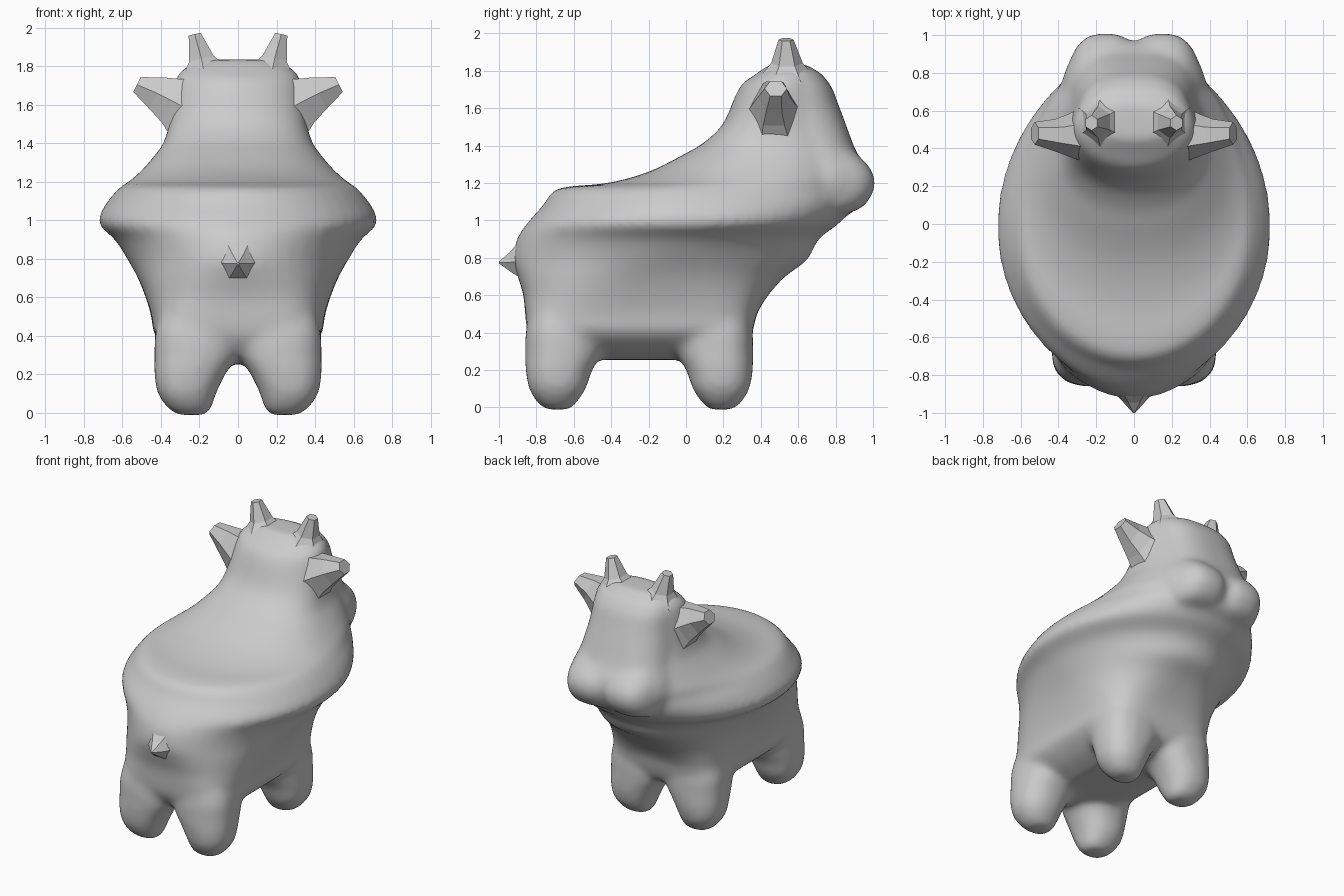
import bpy, bmesh, math
from mathutils import Vector


def smooth_steps(sections, n=4):
    """Catmull-Rom resampling of the slice list."""
    s = [sections[0]] + list(sections) + [sections[-1]]
    out = []
    for a, b, c, d in zip(s, s[1:], s[2:], s[3:]):
        for k in range(n):
            t = k / n
            out.append([0.5 * (2 * q + (r - p) * t + (2 * p - 5 * q + 4 * r - w) * t * t
                               + (3 * q - p - 3 * r + w) * t ** 3) for p, q, r, w in zip(a, b, c, d)])
    return out + [list(sections[-1])]


def loft(bm, sections, sides=48):
    """Closed stack of egg-shaped slices: (z, rear y, half width, widest y, front y, squareness, x)."""
    rings = []
    for sec in smooth_steps(sections):
        z, ya, w, yc, yb, p = sec[:6]
        x0 = sec[6] if len(sec) > 6 else 0.0
        ring = []
        for i in range(sides):
            a = 2 * math.pi * (i + 0.5) / sides
            c, s = math.cos(a), math.sin(a)
            x = math.copysign(abs(c) ** (2 / p), c) * w
            k = abs(s) ** (2 / p)
            y = yc + (k * (yb - yc) if s > 0 else -k * (yc - ya))
            ring.append(bm.verts.new((x0 + x, y, z)))
        rings.append(ring)
    for r0, r1 in zip(rings, rings[1:]):
        for i in range(sides):
            j = (i + 1) % sides
            bm.faces.new((r0[i], r0[j], r1[j], r1[i]))
    bm.faces.new(rings[0][::-1])
    bm.faces.new(rings[-1])


def finish(bm, name):
    bmesh.ops.recalc_face_normals(bm, faces=bm.faces)
    me = bpy.data.meshes.new(name)
    bm.to_mesh(me)
    bm.free()
    ob = bpy.data.objects.new(name, me)
    bpy.context.collection.objects.link(ob)
    return ob


def spike(name, rings, sides=6):
    """Faceted horn through rings: (centre, size along the cross axis, size along y)."""
    bm = bmesh.new()
    axis = (Vector(rings[-1][0]) - Vector(rings[0][0])).normalized()
    u = Vector((0, 1, 0)) if abs(axis.y) < 0.9 else Vector((1, 0, 0))
    v = axis.cross(u).normalized()
    loops = []
    for c, rv, ru in rings:
        loops.append([bm.verts.new(Vector(c) + u * ru * math.cos(2 * math.pi * i / sides)
                                   + v * rv * math.sin(2 * math.pi * i / sides)) for i in range(sides)])
    for a, b in zip(loops, loops[1:]):
        for i in range(sides):
            j = (i + 1) % sides
            bm.faces.new((a[i], a[j], b[j], b[i]))
    bm.faces.new(loops[0])
    bm.faces.new(loops[-1])
    return finish(bm, name)


bm = bmesh.new()

# Torso, seat and neck
loft(bm, [
    (0.255, -0.66, 0.20, -0.22, 0.18, 3),
    (0.31, -0.78, 0.33, -0.22, 0.31, 3.5),
    (0.40, -0.845, 0.43, -0.22, 0.355, 5),
    (0.50, -0.86, 0.45, -0.2, 0.38, 4.2),
    (0.60, -0.87, 0.48, -0.2, 0.44, 3.2),
    (0.70, -0.90, 0.52, -0.17, 0.53, 2.5),
    (0.79, -0.925, 0.57, -0.12, 0.65, 2.05),
    (0.90, -0.905, 0.64, -0.06, 0.71, 1.95),
    (0.985, -0.85, 0.725, -0.02, 0.82, 2),
    (1.08, -0.765, 0.69, 0.0, 0.90, 2),
    (1.17, -0.685, 0.615, 0.02, 0.94, 2),
    (1.20, -0.42, 0.57, 0.15, 0.93, 2.1),
    (1.26, -0.20, 0.50, 0.27, 0.91, 2.2),
    (1.36, 0.0, 0.415, 0.38, 0.88, 2.3),
    (1.42, 0.10, 0.38, 0.42, 0.86, 2.3),
    (1.52, 0.20, 0.355, 0.45, 0.82, 2.2),
    (1.71, 0.285, 0.33, 0.50, 0.76, 2),
    (1.78, 0.37, 0.29, 0.53, 0.72, 2.2),
    (1.835, 0.45, 0.19, 0.55, 0.64, 2.4),
])

# Face and muzzle
loft(bm, [
    (1.00, 0.35, 0.26, 0.58, 0.79, 2.4),
    (1.05, 0.35, 0.33, 0.58, 0.90, 2.8),
    (1.12, 0.35, 0.375, 0.58, 0.945, 3.2),
    (1.20, 0.35, 0.39, 0.58, 0.97, 3.2),
    (1.28, 0.35, 0.375, 0.58, 0.96, 3.2),
    (1.38, 0.35, 0.345, 0.55, 0.905, 3),
    (1.50, 0.35, 0.325, 0.52, 0.86, 2.8),
    (1.62, 0.36, 0.31, 0.52, 0.815, 2.6),
    (1.72, 0.38, 0.30, 0.52, 0.775, 2.6),
    (1.80, 0.42, 0.26, 0.54, 0.71, 2.6),
])

for sx in (-1, 1):
    # Soft lobes either side of the nose
    loft(bm, [(z, 0.4, w, 0.6, y, 2.6, sx * 0.15) for z, w, y in (
        (1.02, 0.14, 0.80), (1.06, 0.19, 0.925), (1.12, 0.215, 0.985), (1.20, 0.22, 1.012),
        (1.28, 0.21, 0.985), (1.36, 0.18, 0.91))])
    # Stubby legs, flaring into the belly
    for d, cy in ((1, 0.19), (-1, -0.69)):
        loft(bm, [(z, cy - (out if d < 0 else inn), w, cy, cy + (out if d > 0 else inn), 2.3, sx * x)
                  for z, out, inn, w, x in (
                      (-0.012, 0.05, 0.06, 0.065, 0.24), (0.02, 0.10, 0.10, 0.11, 0.25),
                      (0.10, 0.15, 0.155, 0.152, 0.265), (0.20, 0.168, 0.19, 0.185, 0.25),
                      (0.30, 0.17, 0.25, 0.215, 0.22), (0.42, 0.165, 0.28, 0.22, 0.21),
                      (0.60, 0.12, 0.2, 0.2, 0.18))], sides=20)

# Fuse into one soft skin
body = finish(bm, "body_with_legs_and_head")
rm = body.modifiers.new("fuse", 'REMESH')
rm.mode = 'VOXEL'
rm.voxel_size = 0.022
rm.use_smooth_shade = True
sm = body.modifiers.new("soften", 'SMOOTH')
sm.factor = 0.5
sm.iterations = 10

# Horns and ears with flared bases, mirrored left and right
for sx, side in ((-1, "left"), (1, "right")):
    spike(side + "_horn", [((sx * 0.175, 0.54, 1.765), 0.14, 0.15),
                           ((sx * 0.19, 0.54, 1.84), 0.075, 0.085),
                           ((sx * 0.225, 0.535, 1.967), 0.037, 0.04)])
    spike(side + "_ear", [((sx * 0.24, 0.48, 1.565), 0.22, 0.16),
                          ((sx * 0.34, 0.47, 1.62), 0.145, 0.115),
                          ((sx * 0.42, 0.47, 1.66), 0.105, 0.085),
                          ((sx * 0.525, 0.48, 1.705), 0.05, 0.06)])

# Little pointed tail
spike("tail", [((0, -0.86, 0.79), 0.14, 0.14),
               ((0, -0.94, 0.775), 0.06, 0.06),
               ((0, -1.0, 0.775), 0.006, 0.006)])
